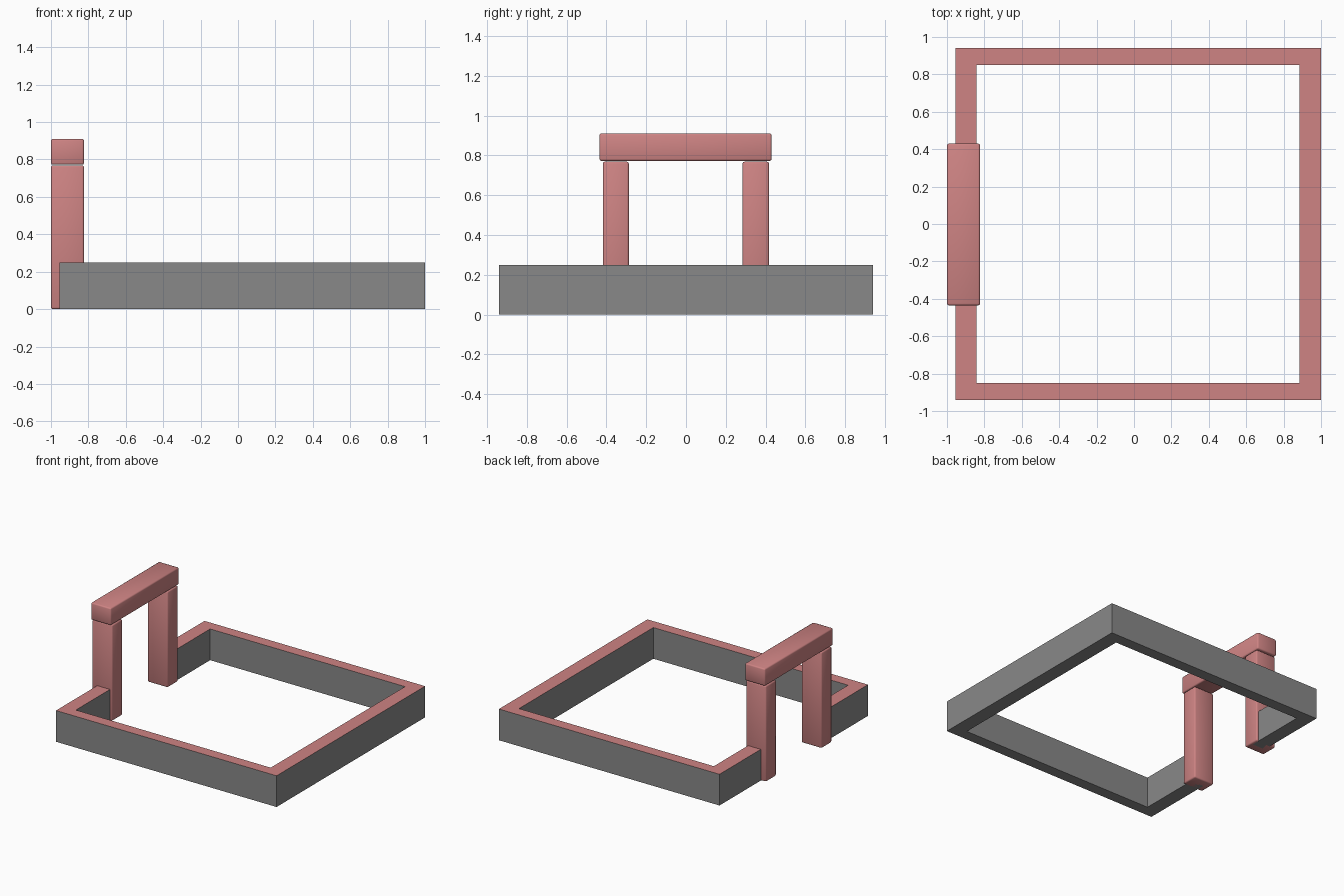
import bpy, bmesh
from mathutils import Vector

cube = bpy.data.objects.get("Cube")
if cube:
    bpy.data.objects.remove(cube, do_unlink=True)


def material(name, rgb):
    m = bpy.data.materials.new(name)
    m.use_nodes = True
    m.diffuse_color = (*rgb, 1)
    m.node_tree.nodes["Principled BSDF"].inputs["Base Color"].default_value = (*rgb, 1)
    return m


red = material("dusty red", (0.62, 0.23, 0.23))
grey = material("wall grey", (0.25, 0.25, 0.25))


def add_object(name, bm, mats):
    mesh = bpy.data.meshes.new(name)
    bm.to_mesh(mesh)
    bm.free()
    for m in mats:
        mesh.materials.append(m)
    obj = bpy.data.objects.new(name, mesh)
    bpy.context.collection.objects.link(obj)
    return obj


def soft_block(name, low, high):
    """Smooth shaded box with slightly softened edges."""
    low, high = Vector(low), Vector(high)
    bm = bmesh.new()
    bmesh.ops.create_cube(bm, size=1)
    bmesh.ops.scale(bm, vec=high - low, verts=bm.verts)
    bmesh.ops.translate(bm, vec=(low + high) / 2, verts=bm.verts)
    bmesh.ops.bevel(bm, geom=bm.edges[:], offset=0.01, segments=2,
                    profile=0.5, affect='EDGES')
    for f in bm.faces:
        f.smooth = True
    return add_object(name, bm, [red])


# Low enclosure wall: C-shaped plan, open between the gate posts
outer_half = [(-0.955, 0.35), (-0.955, 0.94), (1.0, 0.94)]
inner_half = [(0.885, 0.85), (-0.842, 0.85), (-0.842, 0.35)]


def mirrored(points):
    return [(x, -y) for x, y in reversed(points)]


plan = outer_half + mirrored(outer_half) + mirrored(inner_half) + inner_half
# Order: outer left to right, down and back, then around the inside
bm = bmesh.new()
floor = bm.faces.new([bm.verts.new((x, y, 0)) for x, y in plan])
top = bmesh.ops.extrude_face_region(bm, geom=[floor], use_keep_orig=True)
bmesh.ops.translate(bm, vec=(0, 0, 0.25),
                    verts=[v for v in top["geom"] if isinstance(v, bmesh.types.BMVert)])
bmesh.ops.recalc_face_normals(bm, faces=bm.faces)
# Red capping on top, grey elsewhere
for f in bm.faces:
    f.material_index = 1 if f.normal.z > 0.5 else 0
add_object("enclosure_wall", bm, [grey, red])

# Gate: two posts and a beam resting on them
soft_block("front_gate_post", (-1.0, -0.418, 0), (-0.823, -0.287, 0.768))
soft_block("back_gate_post", (-1.0, 0.284, 0), (-0.823, 0.417, 0.768))
soft_block("gate_beam", (-1.0, -0.435, 0.772), (-0.823, 0.43, 0.91))
